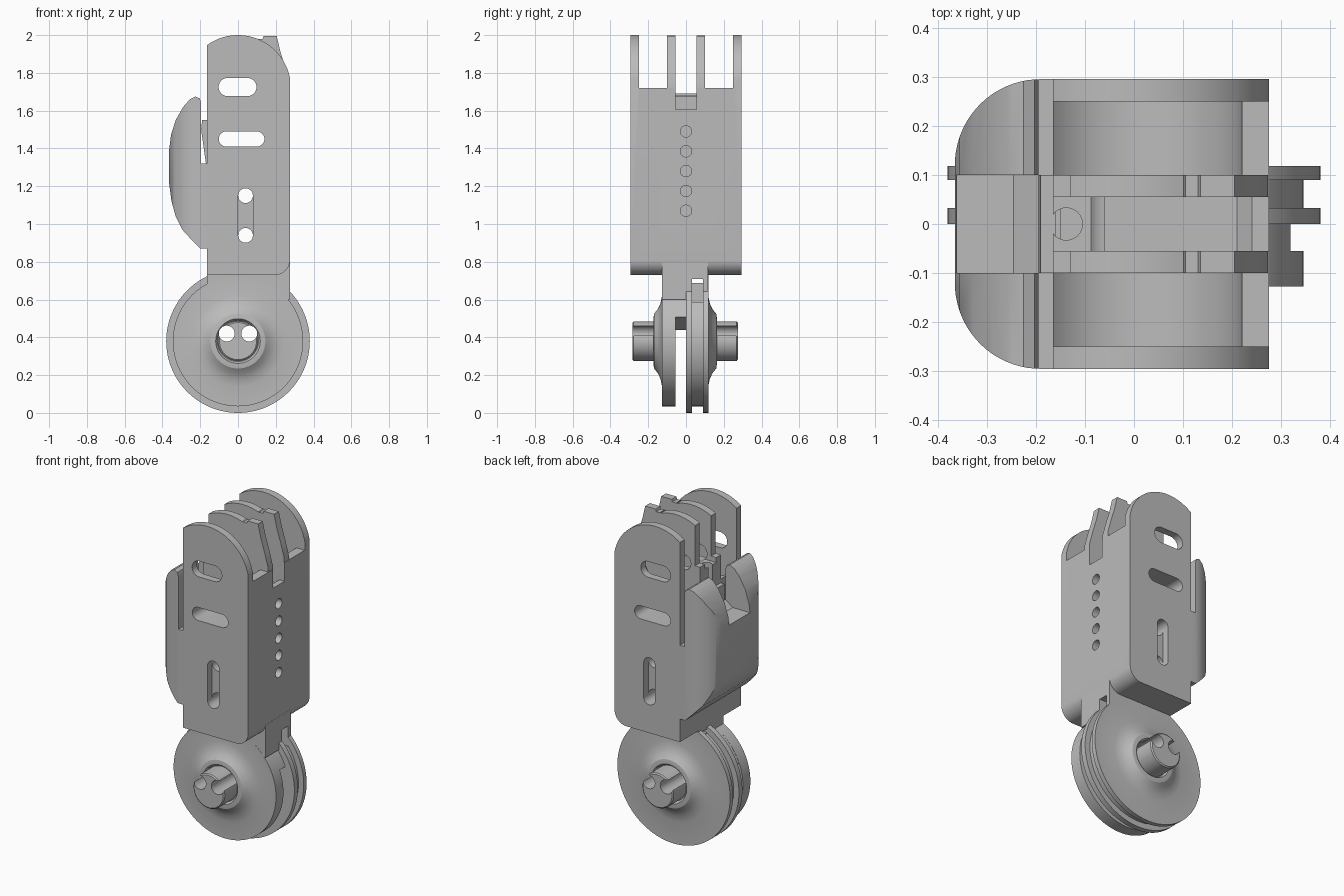
import bpy, bmesh
from math import sin, cos, pi, radians
from mathutils import Matrix, Vector

cube = bpy.data.objects.get("Cube")
if cube:
    bpy.data.objects.remove(cube, do_unlink=True)

grey = bpy.data.materials.new("plain grey")
grey.use_nodes = True
COLOUR = (0.5, 0.5, 0.5, 1)
grey.diffuse_color = COLOUR
grey.node_tree.nodes["Principled BSDF"].inputs["Base Color"].default_value = COLOUR


def make(name, bm):
    bmesh.ops.recalc_face_normals(bm, faces=bm.faces)
    mesh = bpy.data.meshes.new(name)
    bm.to_mesh(mesh)
    bm.free()
    mesh.materials.append(grey)
    ob = bpy.data.objects.new(name, mesh)
    bpy.context.collection.objects.link(ob)
    return ob


def prism(name, pts, lo, hi, axis="y"):
    """Extrude an outline: (x, z) along y, (x, y) along z, (y, z) along x."""
    place = {"y": lambda a, b: (a, lo, b), "z": lambda a, b: (a, b, lo),
             "x": lambda a, b: (lo, a, b)}[axis]
    step = Vector([(hi - lo) * (axis == k) for k in "xyz"])
    bm = bmesh.new()
    face = bm.faces.new([bm.verts.new(place(a, b)) for a, b in pts])
    out = bmesh.ops.extrude_face_region(bm, geom=[face])["geom"]
    bmesh.ops.translate(bm, vec=step, verts=[v for v in out if isinstance(v, bmesh.types.BMVert)])
    return make(name, bm)


def lathe(name, profile, z, steps=96):
    """Turn a (radius, y) profile around the y axis at height z."""
    bm = bmesh.new()
    vs = [bm.verts.new((r, y, z)) for r, y in profile]
    edges = [bm.edges.new(p) for p in zip(vs, vs[1:])]
    bmesh.ops.spin(bm, geom=vs + edges, cent=(0, 0, z), axis=(0, 1, 0),
                   angle=2 * pi, steps=steps, use_merge=True)
    bmesh.ops.remove_doubles(bm, verts=bm.verts, dist=0.0001)
    return make(name, bm)


def arc(cx, cz, r, a, b, n=24):
    return [(cx + r * cos(radians(a + (b - a) * i / n)),
             cz + r * sin(radians(a + (b - a) * i / n))) for i in range(n + 1)]


def rect(a, b, c, d):
    return [(a, b), (c, b), (c, d), (a, d)]


def capsule(x0, z0, x1, z1, r):
    turn = 0 if x0 == x1 else -90
    return arc(x1, z1, r, turn, turn + 180, 12) + arc(x0, z0, r, turn + 180, turn + 360, 12)


def combine(ob, cutters, operation="DIFFERENCE"):
    """Apply boolean operations and throw the helpers away."""
    for c in cutters:
        c.hide_render = True
        m = ob.modifiers.new("cut", "BOOLEAN")
        m.object, m.operation, m.solver = c, operation, "EXACT"
    bpy.context.view_layer.update()
    graph = bpy.context.evaluated_depsgraph_get()
    mesh = bpy.data.meshes.new_from_object(ob.evaluated_get(graph))
    ob.modifiers.clear()
    ob.data = mesh
    for c in cutters:
        bpy.data.objects.remove(c, do_unlink=True)


LEFT, RIGHT, HALF = -0.165, 0.275, 0.295
PIVOT, AXLE = 1.72, 0.38


def slots():
    return [prism("slot", capsule(-0.055, 1.725, 0.05, 1.725, 0.048), -0.4, 0.4),
            prism("slot", capsule(-0.062, 1.45, 0.1, 1.45, 0.04), -0.4, 0.4)]


# Main housing with arched side cheeks
outline = ([(LEFT, 0.73)] + arc(0.195, 0.81, 0.08, -90, 0, 10)
           + arc(0, PIVOT, 0.28, 10.8, 126.1, 32))
housing = prism("housing", outline, -HALF, HALF)
pocket = ([(-0.5, 1.575)] + arc(0, PIVOT, 0.22, 221, 360, 28)
          + [(0.5, PIVOT), (0.5, 2.2), (-0.5, 2.2)])
channel = [(-0.5, 1.69), (-0.06, 1.69), (-0.06, 1.58), (0.21, 1.58), (0.24, 1.605),
           (0.5, 1.605), (0.5, 2.2), (-0.5, 2.2)]
cuts = slots() + [prism("pocket", pocket, -0.25, -0.1), prism("pocket", pocket, 0.1, 0.25),
                  prism("channel", channel, -0.055, 0.055)]
cuts += [prism("upper_gap", rect(-0.5, PIVOT, 0.5, 2.2), s * 0.0775 - 0.0225, s * 0.0775 + 0.0225)
         for s in (-1, 1)]
# Vertical slots with through holes at both ends
cuts += [prism("side_recess", capsule(0.04, 0.94, 0.04, 1.15, 0.039), y, y + 0.2)
         for y in (-0.45, 0.25)]
cuts += [prism("side_hole", arc(0.04, z, 0.039, 0, 345, 23), -0.4, 0.4) for z in (0.94, 1.15)]
# Row of round holes on the palm face
cuts += [prism("palm_hole", arc(0, z, 0.03, 0, 345, 23), 0.2, 0.4, "x")
         for z in (1.07, 1.175, 1.28, 1.385, 1.49)]
cuts += [prism("tendon_hole", arc(-0.138, 0, 0.033, 0, 345, 23), 1.3, 1.9, "z")]
combine(housing, cuts)

# Two inner lugs with a small notch on top
lug = ([(-0.13, 1.6), (RIGHT - 0.002, 1.7), (RIGHT - 0.002, 1.745), (0.25, 1.83), (0.225, 1.91),
        (0.205, 1.995), (0.135, 1.995), (0.13, 1.98), (0.105, 1.98), (0.1, 1.985)]
       + arc(0, PIVOT, 0.278, 69, 118, 14))
lugs = []
for name, y in (("front_inner_lug", -0.1), ("back_inner_lug", 0.055)):
    ob = prism(name, lug, y, y + 0.045)
    combine(ob, slots())
    lugs.append(ob)

# Rounded shell on the back of the housing, split into two ears
side = [(-0.15, 0.87), (-0.2, 0.87), (-0.24, 0.91), (-0.295, 0.97), (-0.33, 1.04), (-0.352, 1.12),
        (-0.364, 1.21), (-0.366, 1.38), (-0.355, 1.47), (-0.33, 1.55), (-0.29, 1.62),
        (-0.255, 1.66), (-0.225, 1.675), (-0.203, 1.665), (-0.195, 1.64), (-0.195, 1.32),
        (-0.15, 1.32)]
plan = ([(-0.1, -HALF)] + arc(-0.19, -0.12, 0.175, 270, 180, 20)
        + arc(-0.19, 0.12, 0.175, 180, 90, 20) + [(-0.1, HALF)])
shell = prism("back_shell", side, -0.4, 0.4)
combine(shell, [prism("shell_plan", plan, 0.7, 1.8, "z")], "INTERSECT")
notch = [(-0.5, 1.42), (-0.245, 1.42), (-0.19, 1.46), (-0.19, 1.9), (-0.5, 1.9)]
combine(shell, [prism("ear_notch", notch, -0.1, 0.1)])
wedge = prism("spine_wedge", [(-0.16, 1.32), (-0.17, 1.32), (-0.195, 1.5), (-0.19, 1.55),
                              (-0.16, 1.55)], -0.1, 0.1)


# Joint discs with flared hubs and stub axles
def hub(face, s):
    return [(0.24, face), (0.2, face + s * 0.008), (0.17, face + s * 0.022),
            (0.145, face + s * 0.042), (0.125, face + s * 0.045), (0.118, face + s * 0.045),
            (0.108, face + s * 0.03), (0.105, face + s * 0.03),
            (0.105, face + s * 0.15), (0.098, face + s * 0.156), (0, face + s * 0.156)]


front_disc = lathe("front_joint_disc", [(0, -0.055), (0.345, -0.055), (0.345, -0.127)]
                   + hub(-0.127, -1), AXLE)
pulley = lathe("back_pulley", [(0, 0), (0.38, 0), (0.38, 0.033), (0.345, 0.033), (0.345, 0.09),
                               (0.38, 0.09), (0.38, 0.118)] + hub(0.118, 1), AXLE)
neck = prism("neck", rect(LEFT, 0.6, RIGHT, 0.8), -0.126, 0.117)
web = prism("disc_web", arc(0, AXLE, 0.344, 22, 158, 40) + [(-0.2, 0.44), (0.2, 0.44)],
            -0.06, 0.005)


def axle_holes():
    return [prism("axle_hole", arc(x, 0.42, 0.042, 0, 345, 23), -0.5, 0.5) for x in (-0.06, 0.06)]


def tunnel():
    return [prism("tunnel", rect(-0.5, 0.688, 0.5, 0.71), 0.033, 0.09),
            prism("tunnel_mouth", rect(0.2, 0.588, 0.5, 0.7), 0.033, 0.09)]


combine(front_disc, axle_holes())
combine(pulley, axle_holes() + tunnel())
combine(web, axle_holes())
combine(neck, tunnel())

# Smooth shading with sharp edges kept
bpy.ops.object.select_all(action="DESELECT")
for ob in (housing, shell, wedge, front_disc, pulley, neck, web, *lugs):
    ob.select_set(True)
bpy.context.view_layer.objects.active = housing
bpy.ops.object.shade_smooth_by_angle(angle=radians(30))
